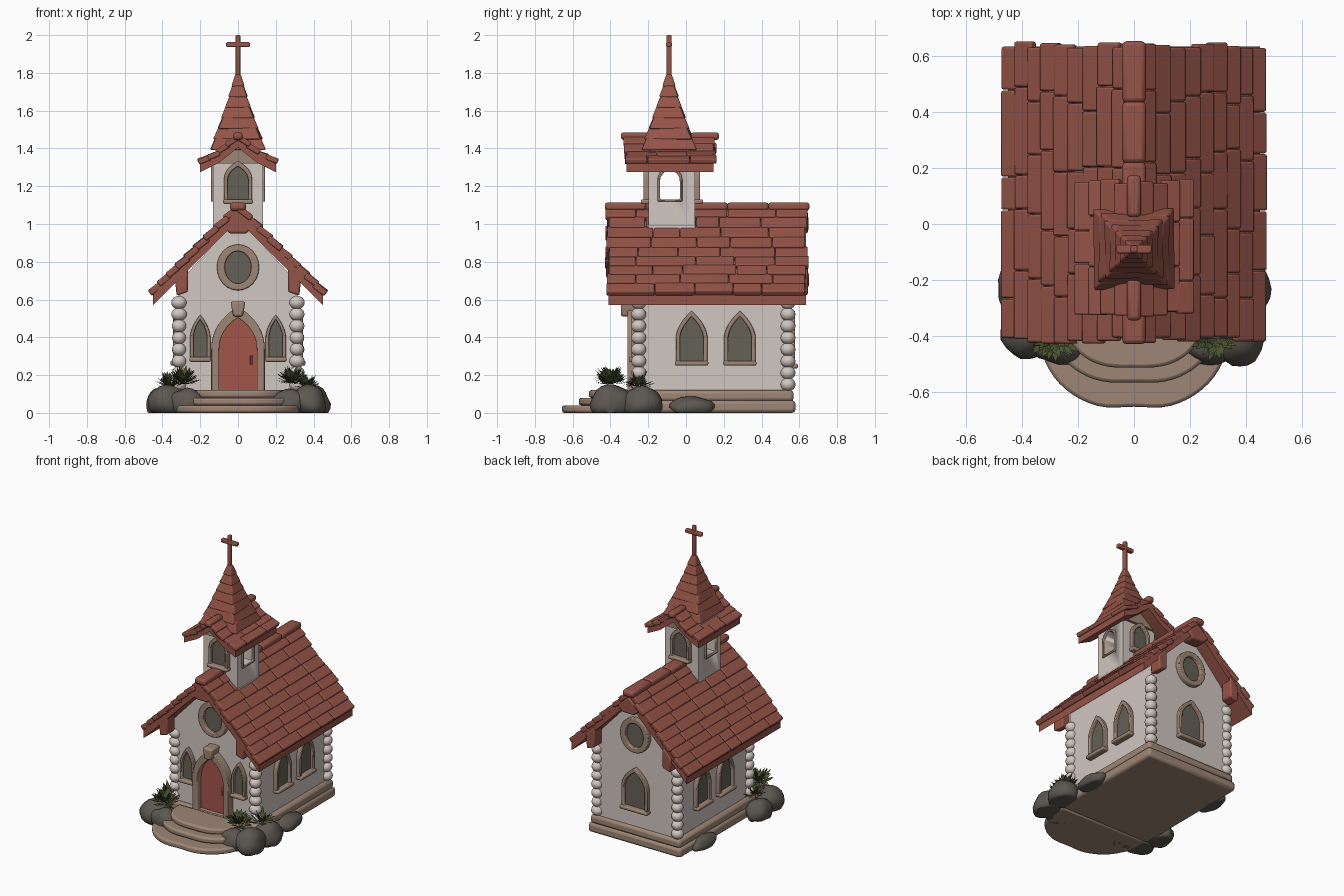
import bpy, bmesh, math, random
from mathutils import Matrix, Vector, noise

random.seed(4)
cube = bpy.data.objects.get("Cube")
if cube:
    bpy.data.objects.remove(cube, do_unlink=True)


def material(name, *rgb):
    m = bpy.data.materials.new(name)
    m.use_nodes = True
    m.diffuse_color = (*rgb, 1)
    m.node_tree.nodes["Principled BSDF"].inputs["Base Color"].default_value = (*rgb, 1)
    return m


PLASTER = material("plaster", .64, .57, .53)
TILE = material("roof_red", .30, .088, .064)
DOOR = material("door_red", .36, .09, .07)
STONE = material("tan_stone", .34, .24, .18)
ROCK = material("grey_rock", .105, .095, .08)
GLASS = material("dark_glass", .13, .12, .095)
LEAF = material("leaf_green", .07, .085, .03)


def finish(name, bm, mat, bevel=0, angle=40, place=None):
    if place:
        bm.transform(place)
    bmesh.ops.recalc_face_normals(bm, faces=bm.faces)
    me = bpy.data.meshes.new(name)
    bm.to_mesh(me)
    bm.free()
    me.materials.append(mat)
    me.shade_smooth()
    me.set_sharp_from_angle(angle=math.radians(angle))
    ob = bpy.data.objects.new(name, me)
    bpy.context.collection.objects.link(ob)
    if bevel:
        mod = ob.modifiers.new("soft_edges", 'BEVEL')
        mod.width, mod.segments = bevel, 2
    return ob


def add_box(bm, size, mat):
    bmesh.ops.create_cube(bm, size=1, matrix=mat @ Matrix.Diagonal((*size, 1)))


def box(name, loc, size, mat, bevel=.01):
    bm = bmesh.new()
    add_box(bm, size, Matrix.Translation(loc))
    return finish(name, bm, mat, bevel)


def prism(name, pts, y0, y1, mat, bevel=0, place=None):
    """Outline in x and z, extruded along y."""
    bm = bmesh.new()
    face = bm.faces.new([bm.verts.new((x, y0, z)) for x, z in pts])
    out = bmesh.ops.extrude_face_region(bm, geom=[face])
    bmesh.ops.translate(bm, vec=(0, y1 - y0, 0),
                        verts=[g for g in out["geom"] if isinstance(g, bmesh.types.BMVert)])
    return finish(name, bm, mat, bevel, place=place)


def ring(name, outer, inner, y0, y1, mat, place):
    bm = bmesh.new()
    loops = [[bm.verts.new((x, y, z)) for x, z in pts]
             for pts, y in ((outer, y0), (outer, y1), (inner, y1), (inner, y0))]
    n = len(outer)
    for k in range(4):
        a, b = loops[k], loops[(k + 1) % 4]
        for i in range(n):
            j = (i + 1) % n
            bm.faces.new((a[i], a[j], b[j], b[i]))
    return finish(name, bm, mat, .006, place=place)


def arch(w, z0, spring, top, power=2.5, n=8):
    half = [(w * (1 - (i / n) ** power), spring + (top - spring) * i / n) for i in range(n)]
    return [(w, z0)] + half + [(0, top)] + [(-x, z) for x, z in reversed(half)] + [(-w, z0)]


def oval(rx, rz, n=24):
    return [(rx * math.cos(2 * math.pi * i / n), rz * math.sin(2 * math.pi * i / n)) for i in range(n)]


def facing(x, y, z, turn):
    return Matrix.Translation((x, y, z)) @ Matrix.Rotation(math.radians(turn), 4, 'Z')


def window(name, w, h, place, edge=.022, power=1.9, sill=True, pane=GLASS, depth=.028):
    """Arched opening: pane, raised surround and sill, facing local -y."""
    s = h * .5
    prism(name + "_pane", arch(w, 0, s, h, power), -.008, .01, pane, place=place)
    ring(name + "_frame", arch(w + edge, -.01, s, h + edge * 1.4, power),
         arch(w, 0, s, h, power), -depth, .01, STONE, place)
    if sill:
        bm = bmesh.new()
        add_box(bm, ((w + edge) * 2.1, .055, .025), Matrix.Translation((0, -.015, -.012)))
        finish(name + "_sill", bm, STONE, .008, place=place)


def round_window(name, place):
    prism(name + "_pane", oval(.072, .088), -.008, .01, GLASS, place=place)
    ring(name + "_frame", oval(.112, .122), oval(.07, .086), -.03, .01, STONE, place)


def gable_roof(name, prof, y0, y1, rows, cols, thick, jitter):
    """Overlapping plank courses on a symmetric profile running from ridge to eave."""
    under = [(x, z - thick * 1.6) for x, z in prof]
    loop = prof + under[::-1] + [(-x, z) for x, z in under[1:]] + [(-x, z) for x, z in prof[:0:-1]]
    prism(name + "_core", loop, y0 + .02, y1 - .02, TILE)
    bm = bmesh.new()
    segs = len(prof) - 1

    def at(t):
        k = min(int(t * segs), segs - 1)
        return Vector((*prof[k], 0)).lerp(Vector((*prof[k + 1], 0)), t * segs - k)
    for side in (-1, 1):
        for r in range(rows):
            a, b = at(r / rows), at((r + 1) / rows)
            down = Vector((side * (b.x - a.x), 0, b.y - a.y))
            length = down.length
            down.normalize()
            along = Vector((0, 1, 0))
            up = down.cross(along) * -side
            up = up if up.z > 0 else -up
            cuts = [y0 + (y1 - y0) * (c + random.uniform(-.25, .25)) / cols for c in range(cols + 1)]
            cuts[0], cuts[-1] = y0 + random.uniform(0, jitter), y1 - random.uniform(0, jitter)
            for p, q in zip(cuts, cuts[1:]):
                mid = Vector((side * (a.x + b.x) / 2, (p + q) / 2, (a.y + b.y) / 2))
                mid += up * (thick * .35 + random.uniform(-.003, .003))
                m = Matrix((down, along, up)).transposed().to_4x4()
                tilt = Matrix.Rotation(-.12 + random.uniform(-.03, .03), 4, 'Y')
                if (m @ tilt @ Vector((1, 0, 0))).dot(up) < 0:
                    tilt.invert()
                add_box(bm, (length * 1.2, q - p - .003, thick), Matrix.Translation(mid) @ m @ tilt)
    finish(name + "_planks", bm, TILE, thick * .22)


# Base and rounded entrance steps
box("base_lower", (0, .14, .033), (.72, .88, .066), STONE, .018)
box("base_upper", (0, .14, .09), (.70, .86, .06), STONE, .018)
for i, (w, d) in enumerate(((.345, .372), (.30, .28), (.25, .225))):
    bm = bmesh.new()
    verts = []
    for k in range(33):
        a = math.pi * k / 32
        x = w * math.cos(a)
        dent = 1 - .05 * math.exp(-(x / .09) ** 2)
        verts.append(bm.verts.new((x, -.3 - d * max(math.sin(a), 0) ** .7 * dent, .04 * i)))
    face = bm.faces.new(verts)
    ext = bmesh.ops.extrude_face_region(bm, geom=[face])["geom"]
    bmesh.ops.translate(bm, vec=(0, 0, .04), verts=[v for v in ext if isinstance(v, bmesh.types.BMVert)])
    finish(f"step_{i + 1}", bm, STONE, .012)

# Walls and beaded corner stones
prism("walls", [(-.315, .1), (.315, .1), (.315, .69), (0, 1.03), (-.315, .69)], -.26, .55, PLASTER)
for x, side in ((-.312, "right"), (.312, "left")):
    for y, end in ((-.25, "front"), (.54, "back")):
        bm = bmesh.new()
        for k in range(8):
            size = Matrix.Diagonal((.04 + random.uniform(-.003, .003), .04, .036, 1))
            bmesh.ops.create_uvsphere(bm, u_segments=14, v_segments=8, radius=1,
                                      matrix=Matrix.Translation((x, y, .15 + k * .062)) @ size)
        finish(f"corner_stones_{end}_{side}", bm, PLASTER, angle=60)

# Door, windows
window("door", .10, .39, facing(0, -.26, .115, 0), .042, 2.8, False, DOOR, .05)
box("door_handle", (.07, -.272, .28), (.014, .02, .05), DOOR, .004)
prism("keystone", [(-.025, .51), (.025, .51), (.04, .59), (-.04, .59)], -.345, -.25, STONE, .012)
for s in (-1, 1):
    window(f"front_window_{s}", .036, .2, facing(s * .2, -.26, .295, 0), .018)
    for y in (.03, .285):
        window(f"side_window_{s}_{y}", .062, .235, facing(s * .315, y, .275, 90 * s))
window("back_window", .08, .25, facing(0, .55, .26, 180), power=2.3)
round_window("front_round_window", facing(0, -.26, .77, 0))
round_window("back_round_window", facing(0, .55, .77, 180))

# Main roof with ridge caps and hanging gable brackets
gable_roof("main_roof", [(0, 1.075), (.24, .835), (.45, .625)], -.43, .655, 9, 5, .034, .025)
bm = bmesh.new()
for k in range(5):
    add_box(bm, (.085, .22, .045), Matrix.Translation((0, -.32 + k * .216, 1.092)))
finish("ridge_caps", bm, TILE, .016)
for y, end in ((-.365, "front"), (.60, "back")):
    for s in (-1, 1):
        prism(f"eave_bracket_{end}_{s}", [(s * .265, .64), (s * .325, .62), (s * .335, .72), (s * .265, .79)],
              y - .045, y + .045, TILE, .01)
    prism(f"peak_bracket_{end}", [(-.045, .95), (.045, .95), (.085, .99), (0, 1.07), (-.085, .99)],
          y - .045, y + .045, TILE, .01)

# Bell tower, open from side to side
tower = box("tower", (0, -.075, 1.15), (.265, .245, .46), PLASTER, 0)
cutter = prism("tower_cutter", arch(.052, 0, .09, .16, 3), -.3, .3, PLASTER, place=facing(0, -.085, 1.13, 90))
cut = tower.modifiers.new("opening", 'BOOLEAN')
cut.object, cut.solver = cutter, 'EXACT'
bpy.context.view_layer.objects.active = tower
bpy.ops.object.modifier_apply(modifier=cut.name)
bpy.data.objects.remove(cutter, do_unlink=True)
window("tower_front_window", .055, .175, facing(0, -.197, 1.13, 0), .02, 2.8)
window("tower_back_window", .055, .175, facing(0, .047, 1.13, 180), .02, 2.8)
for s in (-1, 1):
    place = facing(s * .132, -.085, 1.13, 90 * s)
    ring(f"tower_side_frame_{s}", arch(.066, -.012, .09, .176, 3), arch(.052, 0, .09, .16, 3),
         -.012, .01, STONE, place)
prism("tower_gable", [(-.12, 1.32), (.12, 1.32), (.1, 1.36), (0, 1.43), (-.1, 1.36)], -.215, .065, STONE)

# Flared tower roof and stepped spire
gable_roof("tower_roof", [(0, 1.45), (.1, 1.37), (.2, 1.32)], -.335, .165, 4, 3, .028, .02)
for y, end in ((-.27, "front"), (.1, "back")):
    box(f"tower_ridge_{end}", (0, y, 1.465), (.05, .15, .04), TILE, .014)
bm = bmesh.new()
COURSES = 7
for k in range(COURSES):
    lo, hi = [.016 + .125 * (1 - t / COURSES) ** 1.15 for t in (k, k + 1)]
    turn = Matrix.Rotation(math.pi / 4 + random.uniform(-.05, .05), 4, 'Z')
    bmesh.ops.create_cone(bm, cap_ends=True, segments=4, radius1=(lo + .006) * 1.414,
                          radius2=(hi - .002) * 1.414, depth=.066,
                          matrix=Matrix.Translation((0, -.09, 1.425 + k * .056)) @ turn)
finish("spire", bm, TILE, .008)
box("cross_post", (0, -.09, 1.885), (.024, .026, .23), TILE, .006)
box("cross_bar", (0, -.09, 1.95), (.125, .03, .026), TILE, .006)

# Rocks resting on the ground: centre, radii, height
ROCKS = [(.38, -.40, .09, .11, .15), (.40, -.23, .09, .11, .14), (.27, -.43, .10, .075, .13),
         (.38, .03, .06, .12, .085), (-.37, -.38, .105, .10, .15), (-.41, -.23, .08, .10, .13),
         (-.27, -.43, .10, .07, .13), (-.375, .33, .05, .12, .08)]
for i, (x, y, rx, ry, h) in enumerate(ROCKS):
    bm = bmesh.new()
    bmesh.ops.create_icosphere(bm, subdivisions=3, radius=1)
    for v in bm.verts:
        v.co *= 1 + .16 * noise.noise(v.co * 1.3 + Vector((i * 7, 0, 0)))
        v.co = (x + v.co.x * rx, y + v.co.y * ry, max(0, h * (.35 + .65 * v.co.z)))
    finish(f"rock_{i + 1}", bm, ROCK, angle=60)

# Leafy bushes
for s in (-1, 1):
    bm = bmesh.new()
    for cx, cy, cz, spread, count in ((.29, -.40, .15, .07, 130), (.36, -.25, .13, .06, 70)):
        for k in range(count):
            a, lift = random.uniform(0, 2 * math.pi), random.uniform(.1, 1.2)
            d = Vector((math.cos(a) * math.cos(lift), math.sin(a) * math.cos(lift), math.sin(lift)))
            p = Vector((s * cx, cy, cz)) + d * spread * random.uniform(.1, .7)
            tip = d * random.uniform(.045, .07)
            w = d.cross(Vector((0, 0, 1))).normalized() * .011
            bm.faces.new([bm.verts.new(c) for c in (p, p + tip * .5 + w, p + tip, p + tip * .5 - w)])
    finish(f"bush_{s}", bm, LEAF)
